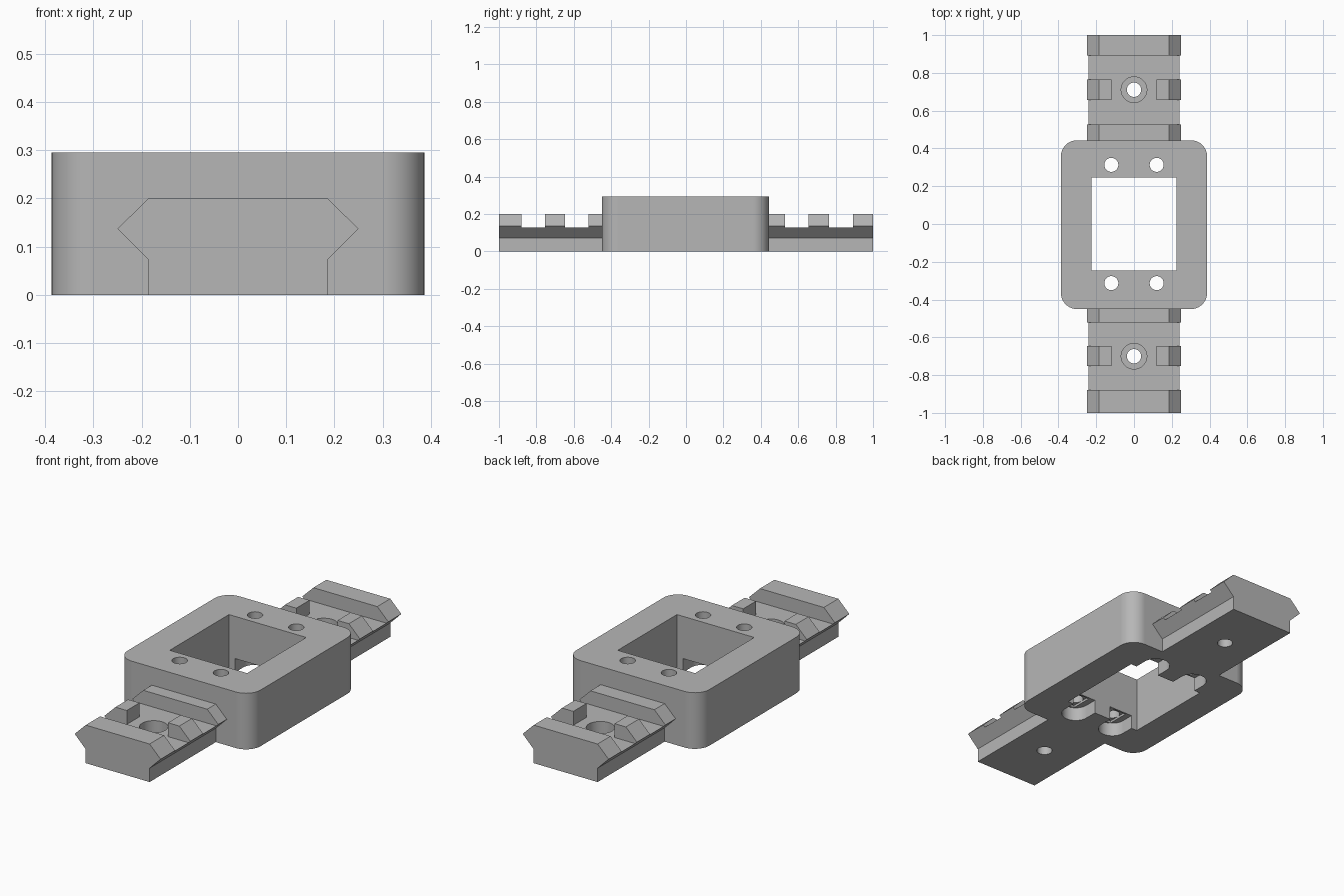
import bpy, bmesh, math

if "Cube" in bpy.data.objects:
    bpy.data.objects.remove(bpy.data.objects["Cube"], do_unlink=True)

grey = bpy.data.materials.new("plain grey")
grey.use_nodes = True
grey.diffuse_color = (0.47, 0.47, 0.47, 1)
grey.node_tree.nodes["Principled BSDF"].inputs["Base Color"].default_value = grey.diffuse_color


def prism(name, points, low, high, axis="Z"):
    """Extrude a closed outline along z, or an x-z outline along y."""
    bm = bmesh.new()
    if axis == "Z":
        place = lambda p, t: (p[0], p[1], t)
    else:
        place = lambda p, t: (p[0], t, p[1])
    a = [bm.verts.new(place(p, low)) for p in points]
    b = [bm.verts.new(place(p, high)) for p in points]
    bm.faces.new(a)
    bm.faces.new(b[::-1])
    for i in range(len(a)):
        j = (i + 1) % len(a)
        bm.faces.new((a[i], b[i], b[j], a[j]))
    bmesh.ops.recalc_face_normals(bm, faces=bm.faces)
    mesh = bpy.data.meshes.new(name)
    bm.to_mesh(mesh)
    bm.free()
    mesh.materials.append(grey)
    obj = bpy.data.objects.new(name, mesh)
    bpy.context.collection.objects.link(obj)
    return obj


def box(name, x0, x1, y0, y1, z0, z1):
    return prism(name, [(x0, y0), (x1, y0), (x1, y1), (x0, y1)], z0, z1)


def arc(cx, cy, r, start, sweep, steps):
    return [(cx + r * math.cos(math.radians(start + sweep * i / steps)),
             cy + r * math.sin(math.radians(start + sweep * i / steps)))
            for i in range(steps + 1)]


def cylinder(name, x, y, r, z0, z1):
    return prism(name, arc(x, y, r, 0, 360, 40)[:-1], z0, z1)


def combine(target, other, operation="DIFFERENCE"):
    """Apply a boolean and discard the helper."""
    other.hide_render = True
    mod = target.modifiers.new("boolean", "BOOLEAN")
    mod.operation, mod.solver, mod.object = operation, "EXACT", other
    bpy.context.view_layer.objects.active = target
    bpy.ops.object.modifier_apply(modifier=mod.name)
    bpy.data.objects.remove(other, do_unlink=True)


# Dovetail rail running the full length
half = [(0.186, 0), (0.186, 0.073), (0.25, 0.137), (0.186, 0.2)]
rail = prism("rail", half + [(-x, z) for x, z in reversed(half)], -1, 1, "Y")

# Cross grooves between the rail teeth
groove_floor = 0.127
for y0, y1 in [(-0.88, -0.753), (-0.647, -0.521), (0.528, 0.656), (0.765, 0.892)]:
    combine(rail, box("groove", -0.4, 0.4, y0, y1, groove_floor, 0.4))

# Split middle teeth with counterbored screw holes
for y in (-0.70, 0.711):
    combine(rail, box("tooth_gap", -0.12, 0.12, y - 0.09, y + 0.09, groove_floor, 0.4))
    combine(rail, cylinder("counterbore", 0, y, 0.068, 0.06, 0.4))
    combine(rail, cylinder("rail_hole", 0, y, 0.038, -0.1, 0.4))

# Rounded housing in the middle
r, hx, y_back, y_front = 0.085, 0.387, 0.443, -0.45
outline = (arc(hx - r, y_back - r, r, 0, 90, 10) + arc(r - hx, y_back - r, r, 90, 90, 10)
           + arc(r - hx, y_front + r, r, 180, 90, 10) + arc(hx - r, y_front + r, r, 270, 90, 10))
housing = prism("housing_with_rails", outline, 0, 0.295)
combine(housing, rail, "UNION")

# Square window through the housing
combine(housing, box("window", -0.225, 0.225, -0.246, 0.246, -0.1, 0.5))

# Four screw holes, each with a round-ended slot underneath opening to the window
for sx in (-1, 1):
    for sy in (-1, 1):
        x, y, w = sx * 0.12, sy * 0.313, 0.07
        if sy > 0:
            slot = arc(x, y, w, 0, 180, 20) + [(x - w, 0.2), (x + w, 0.2)]
        else:
            slot = arc(x, y, w, 180, 180, 20) + [(x + w, -0.2), (x - w, -0.2)]
        combine(housing, prism("nut_slot", slot, -0.1, 0.073))
        combine(housing, box("step_recess", x - 0.037, x + 0.037, y - 0.058, y + 0.058, 0.05, 0.085))
        combine(housing, cylinder("screw_hole", x, y, 0.037, 0.05, 0.5))

# Smooth the rounded parts only
bpy.ops.object.select_all(action="DESELECT")
housing.select_set(True)
bpy.context.view_layer.objects.active = housing
bpy.ops.object.shade_smooth_by_angle(angle=math.radians(30))
weighted = housing.modifiers.new("weighted_normals", "WEIGHTED_NORMAL")
weighted.keep_sharp = True
